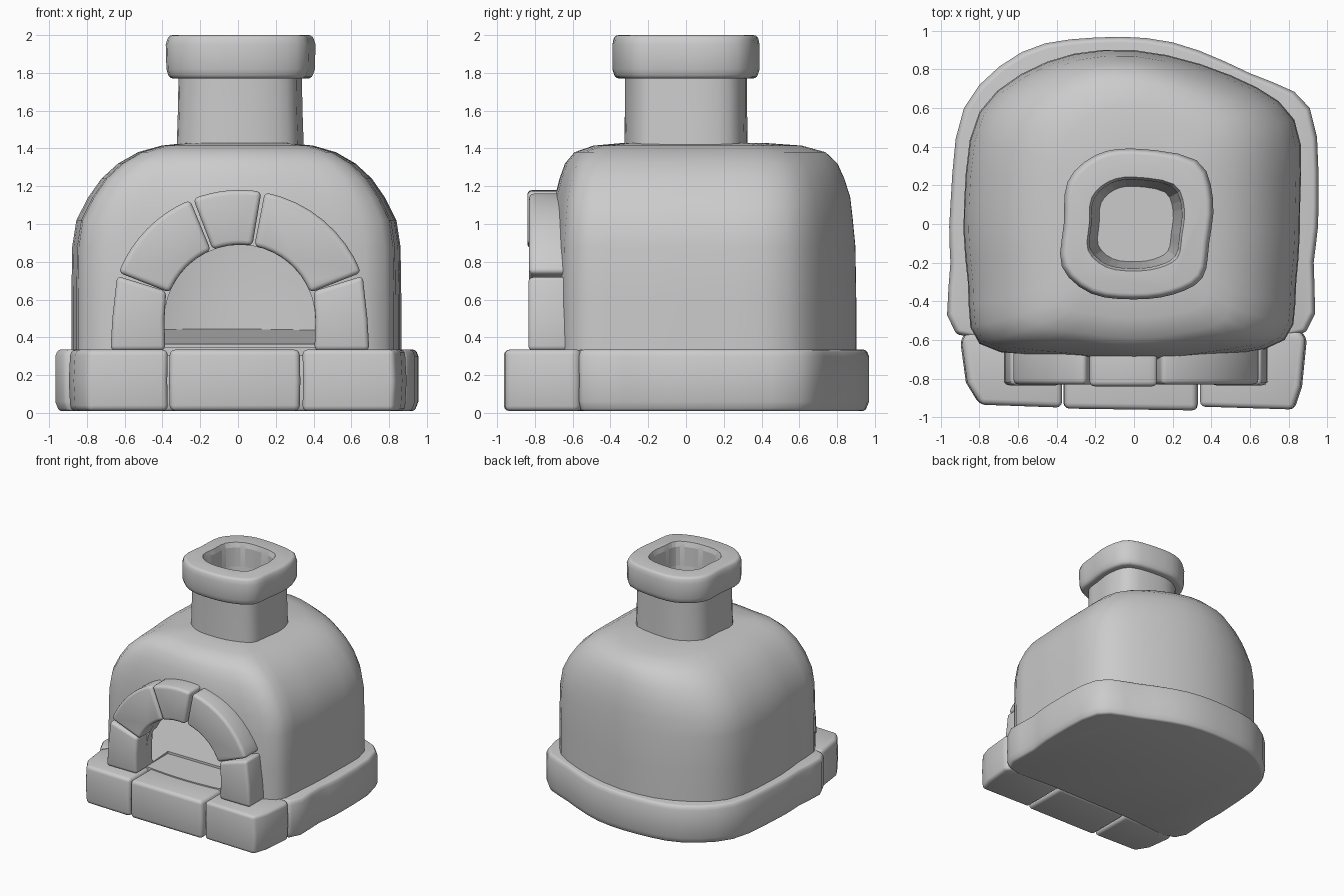
import bpy, bmesh, math
from mathutils import Vector

if "Cube" in bpy.data.objects:
    bpy.data.objects.remove(bpy.data.objects["Cube"])

clay = bpy.data.materials.new("pale grey clay")
clay.use_nodes = True
GREY = (0.6, 0.6, 0.6, 1)
clay.diffuse_color = GREY
clay.node_tree.nodes["Principled BSDF"].inputs["Base Color"].default_value = GREY


def finish(name, bm, bevel=0):
    bmesh.ops.recalc_face_normals(bm, faces=bm.faces)
    mesh = bpy.data.meshes.new(name)
    bm.to_mesh(mesh)
    bm.free()
    mesh.materials.append(clay)
    obj = bpy.data.objects.new(name, mesh)
    bpy.context.collection.objects.link(obj)
    if bevel:
        mod = obj.modifiers.new("worn edges", "BEVEL")
        mod.width, mod.segments, mod.angle_limit = bevel, 3, math.radians(40)
    return obj


def activate(obj):
    bpy.ops.object.select_all(action="DESELECT")
    obj.select_set(True)
    bpy.context.view_layer.objects.active = obj


def smooth(obj, angle=45):
    activate(obj)
    for mod in list(obj.modifiers):
        bpy.ops.object.modifier_apply(modifier=mod.name)
    bpy.ops.object.shade_smooth_by_angle(angle=math.radians(angle))


def cut(obj, cutter):
    cutter.hide_render = True
    mod = obj.modifiers.new("cut", "BOOLEAN")
    mod.object, mod.operation, mod.solver = cutter, "DIFFERENCE", "EXACT"
    activate(obj)
    bpy.ops.object.modifier_apply(modifier=mod.name)
    bpy.data.objects.remove(cutter)


def rounded(points, steps=3):
    """Closed smooth curve through the outline points."""
    pts = [Vector(p) for p in points]
    out = []
    for i in range(len(pts)):
        a, b, c, d = (pts[(i + k) % len(pts)] for k in (-1, 0, 1, 2))
        for s in range(steps):
            t = s / steps
            out.append(0.5 * (2 * b + (c - a) * t + (2 * a - 5 * b + 4 * c - d) * t * t
                              + (3 * b - a - 3 * c + d) * t ** 3))
    return out


def loft(name, outline, rings, tilt=0, bevel=0):
    """Stack scaled outlines; each ring is (z, x scale, y scale)."""
    bm = bmesh.new()
    loops = []
    for i, (z, sx, sy) in enumerate(rings):
        loops.append([bm.verts.new((p.x * sx, p.y * sy, z + (tilt * p.y if i == 0 else 0)))
                      for p in outline])
    n = len(outline)
    for low, high in zip(loops, loops[1:]):
        for j in range(n):
            bm.faces.new((low[j], low[(j + 1) % n], high[(j + 1) % n], high[j]))
    bm.faces.new(loops[0])
    bm.faces.new(loops[-1])
    return finish(name, bm, bevel)


def block(name, outline, front, back, bevel=0):
    """Extrude an x-z outline along y."""
    bm = bmesh.new()
    face = bm.faces.new([bm.verts.new((x, front, z)) for x, z in outline])
    moved = bmesh.ops.extrude_face_region(bm, geom=[face])["geom"]
    bmesh.ops.translate(bm, vec=(0, back - front, 0),
                        verts=[v for v in moved if isinstance(v, bmesh.types.BMVert)])
    return finish(name, bm, bevel)


def arc(radius, start, end, steps=8):
    angles = [math.radians(start + (end - start) * i / steps) for i in range(steps + 1)]
    return [(0.01 + radius * math.cos(a), 0.49 + radius * math.sin(a)) for a in angles]


# Domed oven body, hollowed out and opened at the front
body_outline = rounded([(-.8, -.62), (-.4, -.69), (0, -.72), (.4, -.69), (.78, -.6), (.84, -.3),
                        (.86, .1), (.83, .54), (.5, .77), (0, .9), (-.45, .84), (-.8, .58),
                        (-.88, .1), (-.86, -.3)])
dome = [(.3, 1, 1), (.6, 1, 1), (.88, .995, .995), (1.02, .97, .98), (1.14, .9, .965),
        (1.24, .82, .93), (1.32, .72, .89), (1.38, .6, .82), (1.415, .46, .68), (1.43, .3, .45)]
body = loft("oven_body", body_outline, dome)
hollow = [(max(z * .97, .39), sx * .93, sy * .93) for z, sx, sy in dome]
cut(body, loft("hollow_cutter", body_outline, hollow, tilt=.06))
opening = [(.41, .345)] + arc(.4, 0, 180, 20) + [(-.39, .345)]
cut(body, block("doorway_cutter", opening, -1, -.4))
smooth(body, 40)

# Rounded base slab
base_outline = rounded([(-.92, -.57), (-.95, -.2), (-.95, .1), (-.88, .6), (-.58, .89), (-.2, .965),
                        (.2, .94), (.6, .78), (.91, .6), (.955, .1), (.93, -.2), (.89, -.56),
                        (.4, -.57), (-.4, -.57)])
smooth(loft("base_slab", base_outline, [(.01, .98, .98), (.06, 1, 1), (.3, 1, 1), (.335, .985, .985)],
            bevel=.015))

# Three stones along the front of the base
stones = {
    "base_stone_right": [(-.375, -.95), (-.375, -.55), (-.86, -.55), (-.9, -.6), (-.87, -.82), (-.8, -.935)],
    "base_stone_middle": [(-.365, -.955), (.33, -.965), (.33, -.55), (-.365, -.55)],
    "base_stone_left": [(.345, -.945), (.83, -.96), (.87, -.84), (.895, -.59), (.86, -.55), (.345, -.55)],
}
for name, points in stones.items():
    smooth(loft(name, [Vector(p) for p in points], [(.01, .99, 1), (.17, 1, 1), (.335, .99, 1)], bevel=.03))

# Stone arch around the doorway
for side, sign in (("right", -1), ("left", 1)):
    leg = [(.4, .33), (.69, .33), (.68, .5), (.655, .725), (.395, .645), (.405, .5)]
    smooth(block("arch_leg_" + side, [(.01 + sign * (x - .005), z) for x, z in leg], -.835, -.6, .025))
for name, start, end, front in (("arch_stone_left", 21.5, 79, -.83), ("arch_stone_top", 80.5, 111, -.84),
                                ("arch_stone_right", 112.5, 158.5, -.83)):
    outline = arc(.4, start, end) + arc(.69, end, start)
    smooth(block(name, outline, front, -.58, .025))

# Chimney shaft and collar with an open flue
flue_outline = rounded([(-.37, -.22), (-.36, 0), (-.34, .22), (-.2, .355), (0, .39), (.32, .33),
                        (.405, .13), (.385, -.1), (.35, -.28), (.2, -.365), (0, -.39), (-.22, -.36)])
shaft = loft("chimney_shaft", flue_outline, [(1.36, .86, .84), (1.6, .84, .83), (1.8, .83, .83)])
collar = loft("chimney_collar", flue_outline, [(1.77, .96, .96), (1.82, 1, 1), (1.95, 1.01, 1.0), (2, .97, .97)],
              bevel=.02)
for part in (shaft, collar):
    smooth(part)
    cut(part, loft("flue_cutter", flue_outline, [(1.5, .5, .5), (1.8, .6, .58), (1.96, .61, .59), (2.02, .66, .64)]))
    smooth(part)
